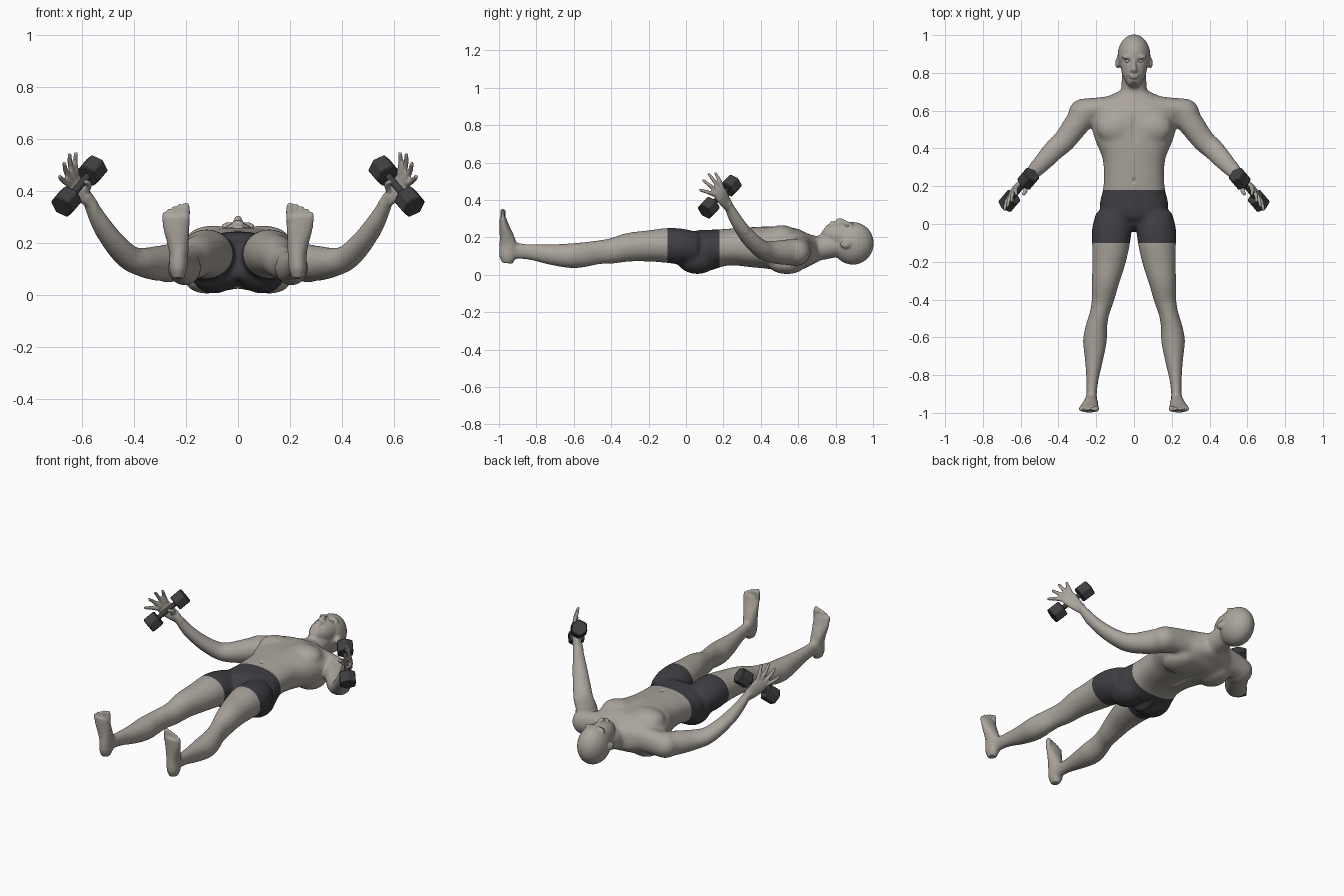
import bpy, bmesh, math
from mathutils import Vector, Matrix

if "Cube" in bpy.data.objects:
    bpy.data.objects.remove(bpy.data.objects["Cube"], do_unlink=True)


def material(name, rgb):
    mat = bpy.data.materials.new(name)
    mat.use_nodes = True
    colour = (*rgb, 1)
    mat.diffuse_color = colour
    mat.node_tree.nodes["Principled BSDF"].inputs["Base Color"].default_value = colour
    return mat


skin = material("warm grey skin", (.40, .37, .33))
cloth = material("dark shorts", (.05, .048, .056))
iron = material("dark iron", (.05, .05, .053))


def add_object(name, mesh_builder, mats):
    mesh = bpy.data.meshes.new(name)
    mesh_builder.to_mesh(mesh)
    mesh_builder.free()
    for mat in mats:
        mesh.materials.append(mat)
    obj = bpy.data.objects.new(name, mesh)
    bpy.context.collection.objects.link(obj)
    return obj


def catmull(rows, steps=6):
    """Smooth interpolation through rows of numbers."""
    rows = [Vector(r) for r in rows]
    padded = [2 * rows[0] - rows[1]] + rows + [2 * rows[-1] - rows[-2]]
    out = []
    for a, b, c, d in zip(padded, padded[1:], padded[2:], padded[3:]):
        for i in range(steps):
            t = i / steps
            out.append(b + (c - a) * (t / 2) + (a * 2 - b * 5 + c * 4 - d) * (t * t / 2)
                       + (b * 3 - a - c * 3 + d) * (t ** 3 / 2))
    return out + [rows[-1]]


def limb(bm, rows, up=(0, 0, 1), sides=(1, -1), power=1.0, segments=28):
    """Loft ellipses along a path; each row is x, y, z, half width, half depth."""
    rings = catmull(rows)
    centres = [Vector(r[:3]) for r in rings]
    for s in sides:
        loops = []
        for i, ring in enumerate(rings):
            tangent = (centres[min(i + 1, len(rings) - 1)] - centres[max(i - 1, 0)]).normalized()
            across = tangent.cross(Vector(up)).normalized()
            depth = across.cross(tangent)
            loop = []
            for k in range(segments):
                ang = math.tau * k / segments
                u, v = (math.copysign(abs(f) ** power, f) for f in (math.cos(ang), math.sin(ang)))
                p = centres[i] + across * (u * ring[3]) + depth * (v * ring[4])
                loop.append(bm.verts.new((p.x * s, p.y, p.z)))
            loops.append(loop)
        for a, b in zip(loops, loops[1:]):
            for k in range(segments):
                n = (k + 1) % segments
                bm.faces.new((a[k], a[n], b[n], b[k]))
        bm.faces.new(loops[0][::-1])
        bm.faces.new(loops[-1])


def blob(bm, centre, radii, sides=(1, -1)):
    for s in sides:
        place = Matrix.Translation((centre[0] * s, centre[1], centre[2]))
        bmesh.ops.create_uvsphere(bm, u_segments=24, v_segments=16, radius=1,
                                  matrix=place @ Matrix.Diagonal((*radii, 1)))


MID = (1,)
body = bmesh.new()

# Torso from crotch to base of neck
limb(body, [(0, -.03, .14, .05, .06), (0, .02, .128, .15, .1), (0, .1, .13, .182, .112),
            (0, .18, .143, .165, .1), (0, .26, .149, .16, .1), (0, .35, .147, .168, .108),
            (0, .44, .145, .205, .114), (0, .52, .138, .225, .118), (0, .6, .133, .215, .112),
            (0, .66, .135, .16, .085), (0, .7, .14, .085, .07)], sides=MID, power=.86)
# Muscle masses: chest, shoulder blades, buttocks, shoulders, collar
blob(body, (.095, .51, .213), (.105, .085, .053))
blob(body, (.12, .54, .055), (.085, .1, .052))
blob(body, (.092, .06, .083), (.09, .11, .08))
blob(body, (.27, .585, .12), (.078, .08, .075))
limb(body, [(.03, .65, .14, .05, .07), (.15, .62, .135, .055, .075), (.27, .6, .122, .065, .07)])

# Neck, skull and jaw
limb(body, [(0, .64, .13, .09, .075), (0, .7, .14, .07, .066), (0, .76, .15, .065, .064),
            (0, .83, .16, .06, .06)], sides=MID)
blob(body, (0, .892, .168), (.087, .112, .114), MID)
limb(body, [(0, .738, .245, .026, .032), (0, .765, .225, .05, .056), (0, .81, .21, .067, .07),
            (0, .87, .2, .074, .08)], sides=MID)
# Nose, lips, brow and ears
limb(body, [(0, .875, .272, .009, .01), (0, .845, .28, .01, .014), (0, .82, .287, .016, .017),
            (0, .808, .278, .014, .012)], sides=MID)
blob(body, (.011, .812, .278), (.01, .009, .01))
blob(body, (0, .788, .276), (.026, .007, .012), MID)
blob(body, (0, .776, .275), (.022, .007, .012), MID)
blob(body, (.034, .884, .262), (.032, .01, .017))
blob(body, (.087, .853, .163), (.012, .03, .022))

# Legs
limb(body, [(.11, .06, .145, .09, .085), (.118, -.03, .152, .105, .096),
            (.122, -.1, .157, .101, .094), (.133, -.2, .154, .089, .084),
            (.15, -.3, .148, .074, .078), (.165, -.4, .127, .06, .069),
            (.182, -.47, .12, .052, .065), (.2, -.55, .107, .058, .068),
            (.207, -.62, .102, .064, .067), (.212, -.72, .108, .049, .057),
            (.22, -.82, .12, .034, .045), (.224, -.9, .127, .028, .043),
            (.224, -.95, .12, .03, .045)])

# Feet, soles facing forward, and toes
limb(body, [(.23, -.955, .062, .022, .028), (.23, -.952, .1, .034, .046),
            (.228, -.95, .16, .037, .048), (.232, -.96, .21, .043, .037),
            (.237, -.972, .26, .051, .026), (.239, -.98, .305, .053, .018)], up=(0, 1, 0))
for x, tip, r in ((.2, .352, .015), (.224, .348, .0105), (.245, .34, .0105),
                  (.265, .33, .01), (.283, .317, .01)):
    limb(body, [(x, -.98, .285, r, r), (x, -.978, tip - .02, r, r), (x, -.982, tip, r * .7, r * .7)],
         up=(0, 1, 0), segments=14)

# Arms
limb(body, [(.25, .6, .125, .075, .07), (.31, .52, .12, .068, .068), (.37, .44, .125, .061, .056),
            (.42, .395, .143, .058, .048), (.48, .33, .205, .051, .041),
            (.53, .275, .28, .04, .034), (.572, .232, .36, .028, .023),
            (.59, .218, .385, .028, .018)])

# Hands: palm, thumb and spread fingers
grip = Vector((-.52, .62, .62)).normalized()
back = Vector((.8, .6, .08))
limb(body, [(.572, .232, .36, .028, .02), (.605, .208, .395, .038, .018),
            (.628, .19, .425, .044, .016), (.643, .17, .453, .04, .012)], up=back)
limb(body, [(.592, .215, .39, .016, .016), (.574, .182, .422, .013, .013),
            (.588, .153, .436, .009, .009)], up=back, segments=14)
knuckle = Vector((.638, .174, .446))
for shift, tip in ((.031, (.622, .155, .547)), (.011, (.648, .118, .543)),
                   (-.011, (.67, .088, .508)), (-.031, (.687, .07, .455))):
    start, end = knuckle + grip * shift, Vector(tip)
    bend = (start + end) / 2 + back * .006
    limb(body, [(*start, .013, .013), (*bend, .011, .011), (*end, .008, .008)],
         up=back, segments=14)

# Fuse all the masses into one skin
bmesh.ops.recalc_face_normals(body, faces=body.faces)
figure = add_object("body", body, [skin, cloth])
fuse = figure.modifiers.new("fuse", "REMESH")
fuse.mode = "VOXEL"
fuse.voxel_size = .006
graph = bpy.context.evaluated_depsgraph_get()
fused = bpy.data.meshes.new_from_object(figure.evaluated_get(graph))
figure.modifiers.clear()
bm = bmesh.new()
bm.from_mesh(fused)
bpy.data.meshes.remove(fused)


def relax(verts, times):
    for _ in range(times):
        bmesh.ops.smooth_vert(bm, verts=verts, factor=.5, use_axis_x=True,
                              use_axis_y=True, use_axis_z=True)


# Blend large muscles strongly, keep fingers, toes and face crisp
relax([v for v in bm.verts if abs(v.co.x) < .54 and -.92 < v.co.y < .73], 30)
relax(bm.verts[:], 2)

# Press in eye sockets, navel, breastbone, spine and the cleft of the seat
dents = [((.034, .862, .272), (.024, .016, .04), -.012), ((-.034, .862, .272), (.024, .016, .04), -.012),
         ((0, .23, .25), (.013, .018, .04), -.01), ((0, .5, .25), (.025, .13, .05), -.008),
         ((0, .4, .03), (.035, .25, .06), .012), ((0, .05, .02), (.03, .13, .08), .03)]
for v in bm.verts:
    for centre, size, push in dents:
        d = sum(((p - c) / r) ** 2 for p, c, r in zip(v.co, centre, size))
        if d < 1:
            v.co.z += push * (1 - d) ** 2


def near_hips(face):
    c = face.calc_center_median()
    return abs(c.x) < .3 and c.z < .3 and -.2 < c.y < .25


# Shorts: cut clean hems, then colour the faces between them
HEM, WAIST = -.1, .18
for y in (HEM, WAIST):
    faces = [f for f in bm.faces if near_hips(f)]
    edges = {e for f in faces for e in f.edges}
    verts = {v for f in faces for v in f.verts}
    bmesh.ops.bisect_plane(bm, geom=faces + list(edges) + list(verts),
                           plane_co=(0, y, 0), plane_no=(0, 1, 0))
for f in bm.faces:
    f.smooth = True
    inside = near_hips(f) and HEM < f.calc_center_median().y < WAIST
    f.material_index = 1 if inside else 0
bm.to_mesh(figure.data)
bm.free()

# Eyeballs
eyes = bmesh.new()
blob(eyes, (.034, .862, .256), (.014, .011, .011))
for f in eyes.faces:
    f.smooth = True
add_object("eyes", eyes, [skin])

# Hexagonal dumbbells
for side, label in ((1, "left"), (-1, "right")):
    ends = [Vector((.56 * side, .24, .477)), Vector((.66 * side, .122, .358))]
    axis = ends[0] - ends[1]
    turn = axis.to_track_quat("Z", "Y").to_matrix().to_4x4()
    bell = bmesh.new()
    for spot, sections, radius, depth in ((ends[0], 6, .05, .074), (ends[1], 6, .05, .074),
                                          ((ends[0] + ends[1]) / 2, 16, .014, axis.length)):
        bmesh.ops.create_cone(bell, cap_ends=True, segments=sections, radius1=radius,
                              radius2=radius, depth=depth, matrix=Matrix.Translation(spot) @ turn)
    obj = add_object(label + "_dumbbell", bell, [iron])
    chamfer = obj.modifiers.new("chamfer", "BEVEL")
    chamfer.width = .005
    chamfer.limit_method = "ANGLE"
    chamfer.angle_limit = math.radians(40)
